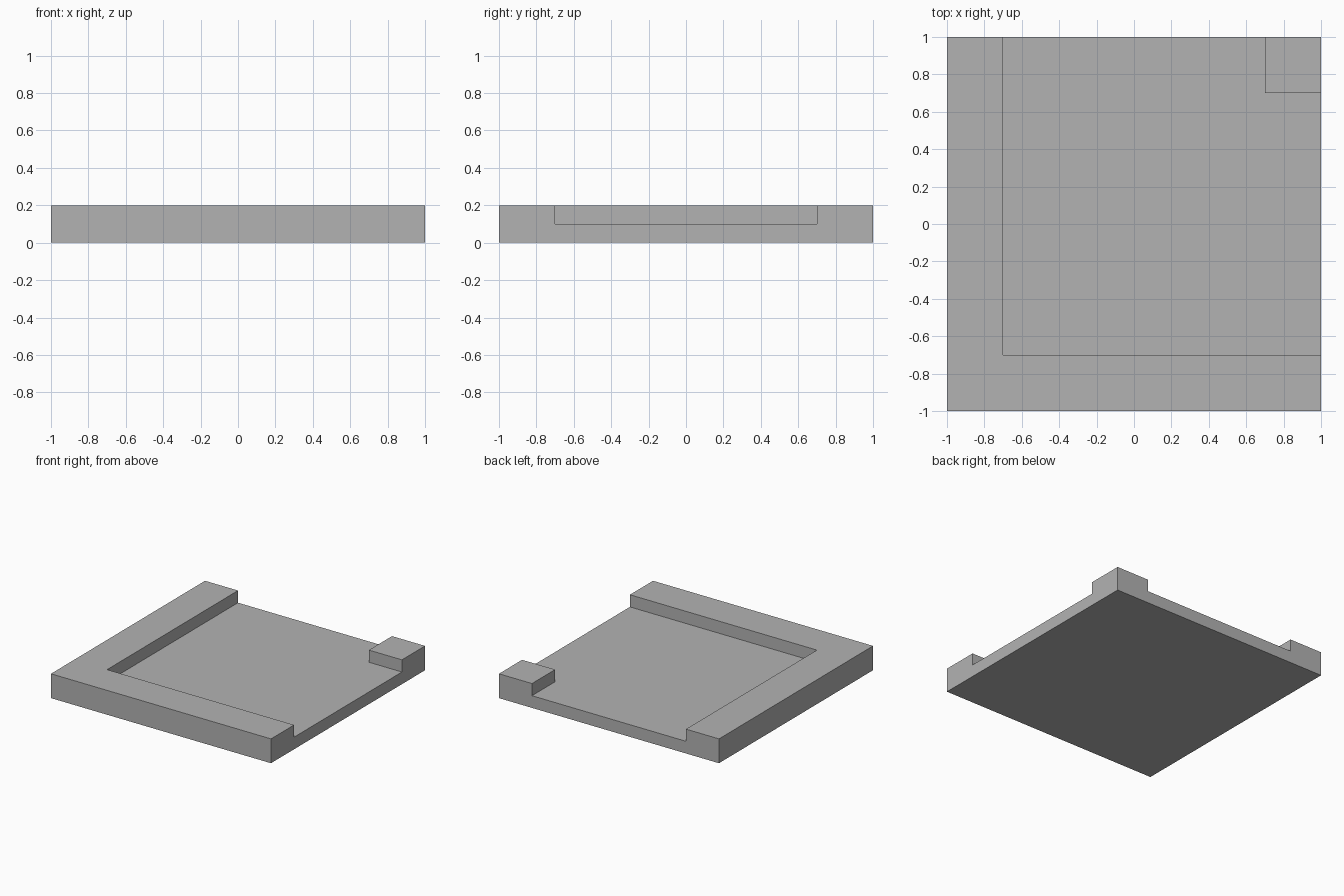
import bpy
import bmesh
from mathutils import Matrix

default = bpy.data.objects.get("Cube")
if default:
    bpy.data.objects.remove(default, do_unlink=True)

HALF = 1.0      # half the tile width
INNER = 0.7     # inner edge of the raised border
FLOOR = 0.1     # height of the recessed floor
RISE = 0.1      # border height above the floor

# One plain grey
grey = bpy.data.materials.new("plain_grey")
grey.use_nodes = True
colour = (0.45, 0.45, 0.45, 1)
grey.diffuse_color = colour
grey.node_tree.nodes["Principled BSDF"].inputs["Base Color"].default_value = colour

# Flat slab
bm = bmesh.new()
bmesh.ops.create_cube(bm, size=1, matrix=Matrix.Translation((0, 0, FLOOR / 2))
                      @ Matrix.Diagonal((2 * HALF, 2 * HALF, FLOOR, 1)))

# Cut lines along the border
for axis in ((1, 0, 0), (0, 1, 0)):
    for side in (-INNER, INNER):
        bmesh.ops.bisect_plane(bm, geom=bm.verts[:] + bm.edges[:] + bm.faces[:],
                               plane_co=[side * a for a in axis], plane_no=axis)


def is_raised(face):
    """Front and right strips, plus the block in the back left corner."""
    c = face.calc_center_median()
    strip = c.x < -INNER or c.y < -INNER
    corner = c.x > INNER and c.y > INNER
    return face.normal.z > 0.5 and (strip or corner)


# Raise the L-shaped border and the corner block
bm.normal_update()
raised = [f for f in bm.faces if is_raised(f)]
result = bmesh.ops.extrude_face_region(bm, geom=raised)
verts = [g for g in result["geom"] if isinstance(g, bmesh.types.BMVert)]
bmesh.ops.translate(bm, verts=verts, vec=(0, 0, RISE))
leftover = [f for f in raised if f.is_valid]
if leftover:
    bmesh.ops.delete(bm, geom=leftover, context="FACES")

# Merge the flat faces back together
bmesh.ops.dissolve_limit(bm, angle_limit=0.01, verts=bm.verts[:], edges=bm.edges[:])
bmesh.ops.recalc_face_normals(bm, faces=bm.faces[:])

mesh = bpy.data.meshes.new("bordered_floor_tile")
bm.to_mesh(mesh)
bm.free()
mesh.materials.append(grey)
tile = bpy.data.objects.new("bordered_floor_tile", mesh)
bpy.context.collection.objects.link(tile)
